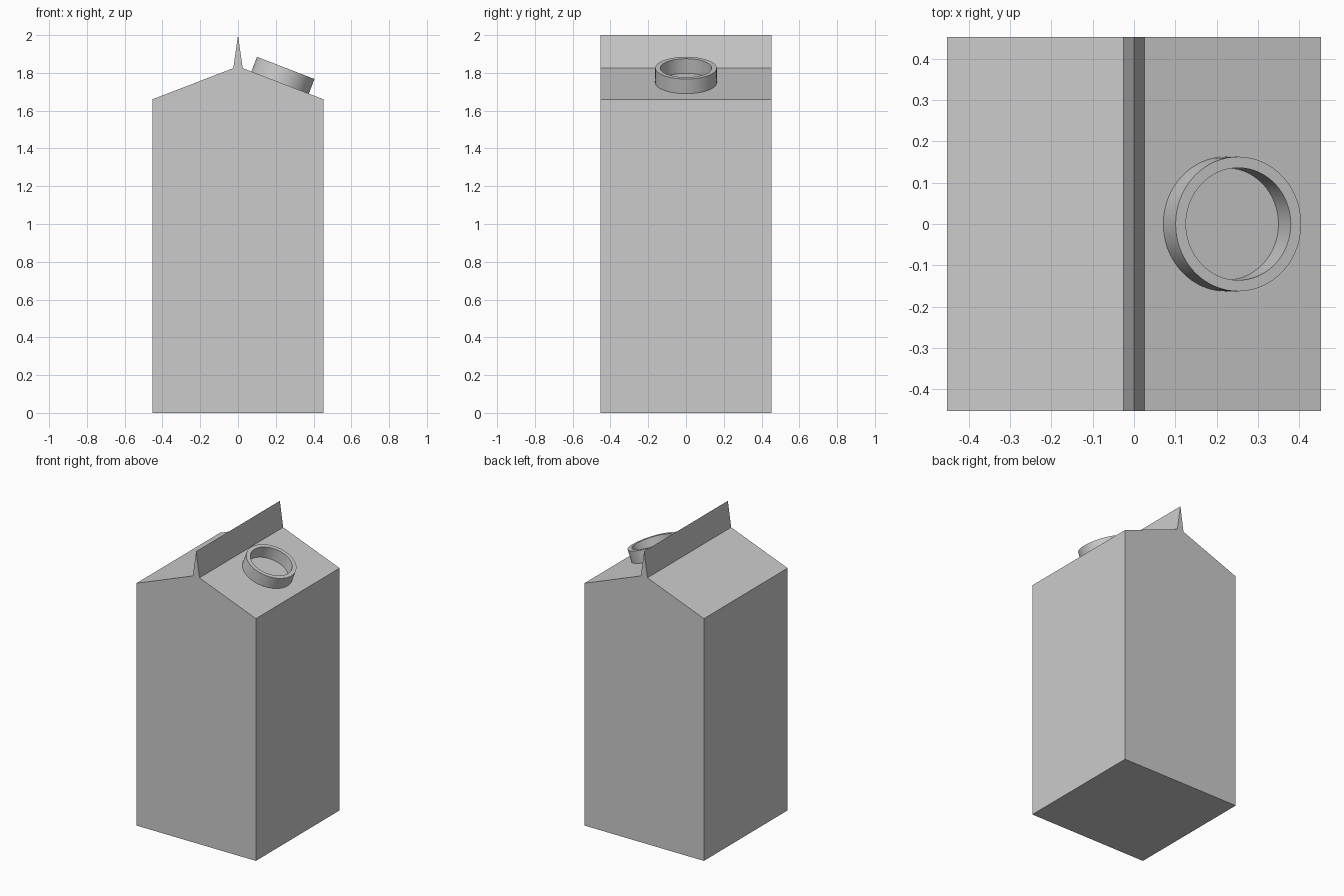
import bpy, bmesh, math
from mathutils import Matrix, Vector

if "Cube" in bpy.data.objects:
    bpy.data.objects.remove(bpy.data.objects["Cube"])


def make_object(name, bm):
    bmesh.ops.recalc_face_normals(bm, faces=bm.faces[:])
    mesh = bpy.data.meshes.new(name)
    bm.to_mesh(mesh)
    bm.free()
    obj = bpy.data.objects.new(name, mesh)
    bpy.context.collection.objects.link(obj)
    return obj


HALF = 0.453
EAVE, RIDGE, TOP = 1.66, 1.825, 2.0
FIN = 0.025

# Carton: gabled profile with a pinched top seam, extruded front to back
half_profile = [(HALF, 0), (HALF, EAVE), (FIN, RIDGE)]
profile = half_profile + [(0, TOP)] + [(-x, z) for x, z in reversed(half_profile)]
bm = bmesh.new()
front = bm.faces.new([bm.verts.new((x, -HALF, z)) for x, z in profile])
extruded = bmesh.ops.extrude_face_region(bm, geom=[front], use_keep_orig=True)
back = [v for v in extruded["geom"] if isinstance(v, bmesh.types.BMVert)]
bmesh.ops.translate(bm, verts=back, vec=(0, 2 * HALF, 0))
make_object("carton", bm)

# Spout ring: rectangular section spun around its own axis
OUTER, INNER, HEIGHT = 0.163, 0.136, 0.083
bm = bmesh.new()
section = [bm.verts.new((r, 0, z)) for r, z in
           [(OUTER, 0), (OUTER, HEIGHT), (INNER, HEIGHT), (INNER, 0)]]
edges = [bm.edges.new((section[i], section[(i + 1) % 4])) for i in range(4)]
bmesh.ops.spin(bm, geom=section + edges, axis=(0, 0, 1), cent=(0, 0, 0),
               angle=math.tau, steps=64, use_merge=True)
bmesh.ops.remove_doubles(bm, verts=bm.verts[:], dist=1e-5)
spout = make_object("spout_ring", bm)

# Seat the ring on the right roof slope
slope = math.atan2(RIDGE - EAVE, HALF - FIN)
seat_x = 0.223
seat_z = RIDGE - (seat_x - FIN) * math.tan(slope)
spout.location = (seat_x, 0, seat_z)
spout.rotation_euler = (0, slope, 0)

bpy.ops.object.select_all(action='DESELECT')
spout.select_set(True)
bpy.context.view_layer.objects.active = spout
bpy.ops.object.shade_smooth_by_angle(angle=math.radians(30))
